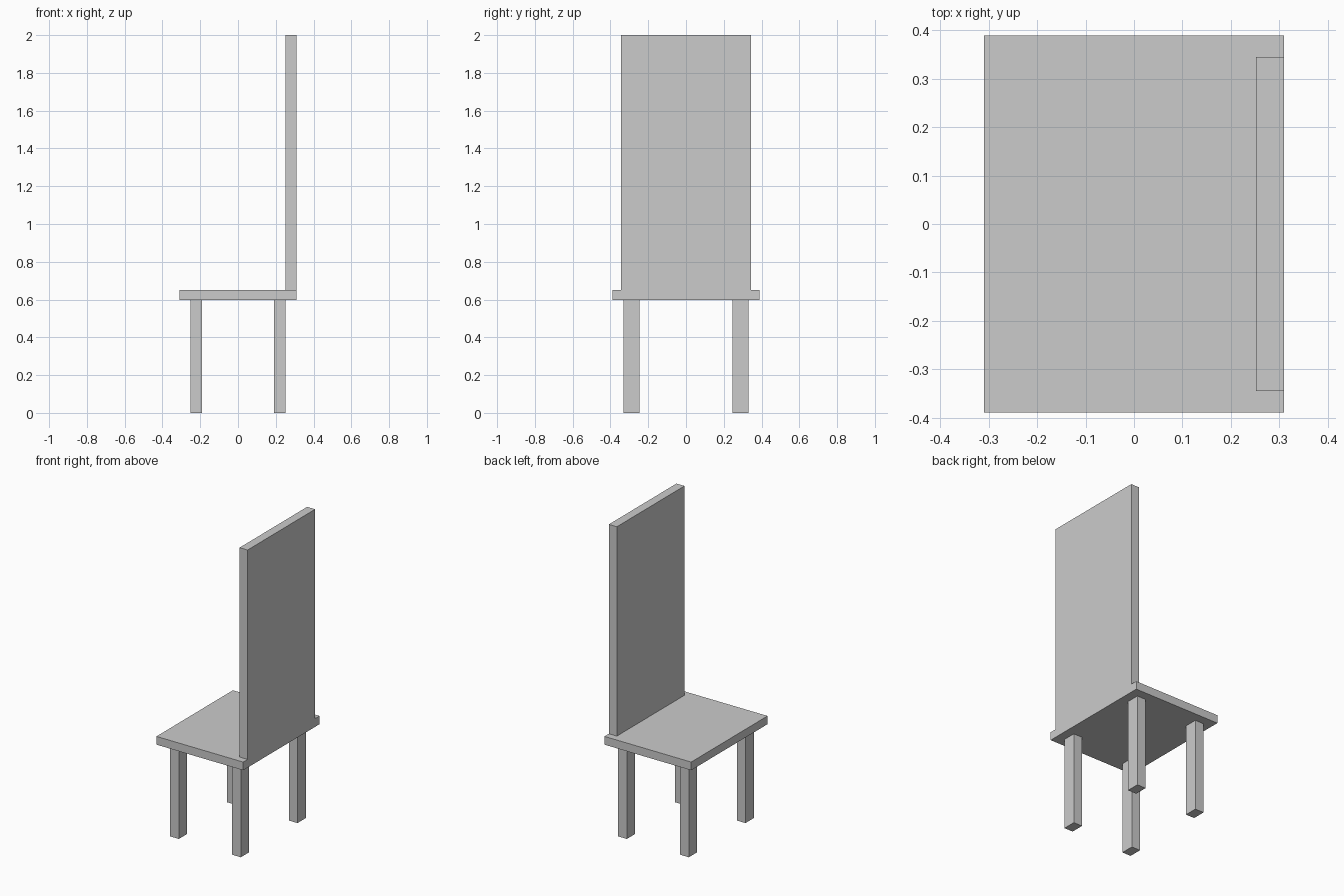
import bpy

if "Cube" in bpy.data.objects:
    bpy.data.objects.remove(bpy.data.objects["Cube"])


def box(name, x, y, z):
    """Axis-aligned box from (min, max) ranges, with its origin at the centre."""
    size = [r[1] - r[0] for r in (x, y, z)]
    centre = [(r[0] + r[1]) / 2 for r in (x, y, z)]
    bpy.ops.mesh.primitive_cube_add(size=1, location=centre)
    obj = bpy.context.object
    obj.name = obj.data.name = name
    obj.scale = size
    bpy.ops.object.transform_apply(location=False, rotation=False, scale=True)
    return obj


SEAT_X, SEAT_Y = 0.309, 0.389
SEAT_BOTTOM, SEAT_TOP = 0.598, 0.651

# Seat slab
box("seat", (-SEAT_X, SEAT_X), (-SEAT_Y, SEAT_Y), (SEAT_BOTTOM, SEAT_TOP))

# Tall backrest, flush with the seat's +x edge
box("backrest", (0.252, SEAT_X), (-0.344, 0.344), (SEAT_TOP, 2.0))

# Four legs, inset from the seat corners (the sitter faces -x)
for sx, end in ((-1, "front"), (1, "rear")):
    for sy, side in ((-1, "left"), (1, "right")):
        box(f"{end}_leg_{side}",
            sorted((sx * 0.19, sx * 0.252)),
            sorted((sy * 0.246, sy * 0.331)),
            (0.0, SEAT_BOTTOM))
